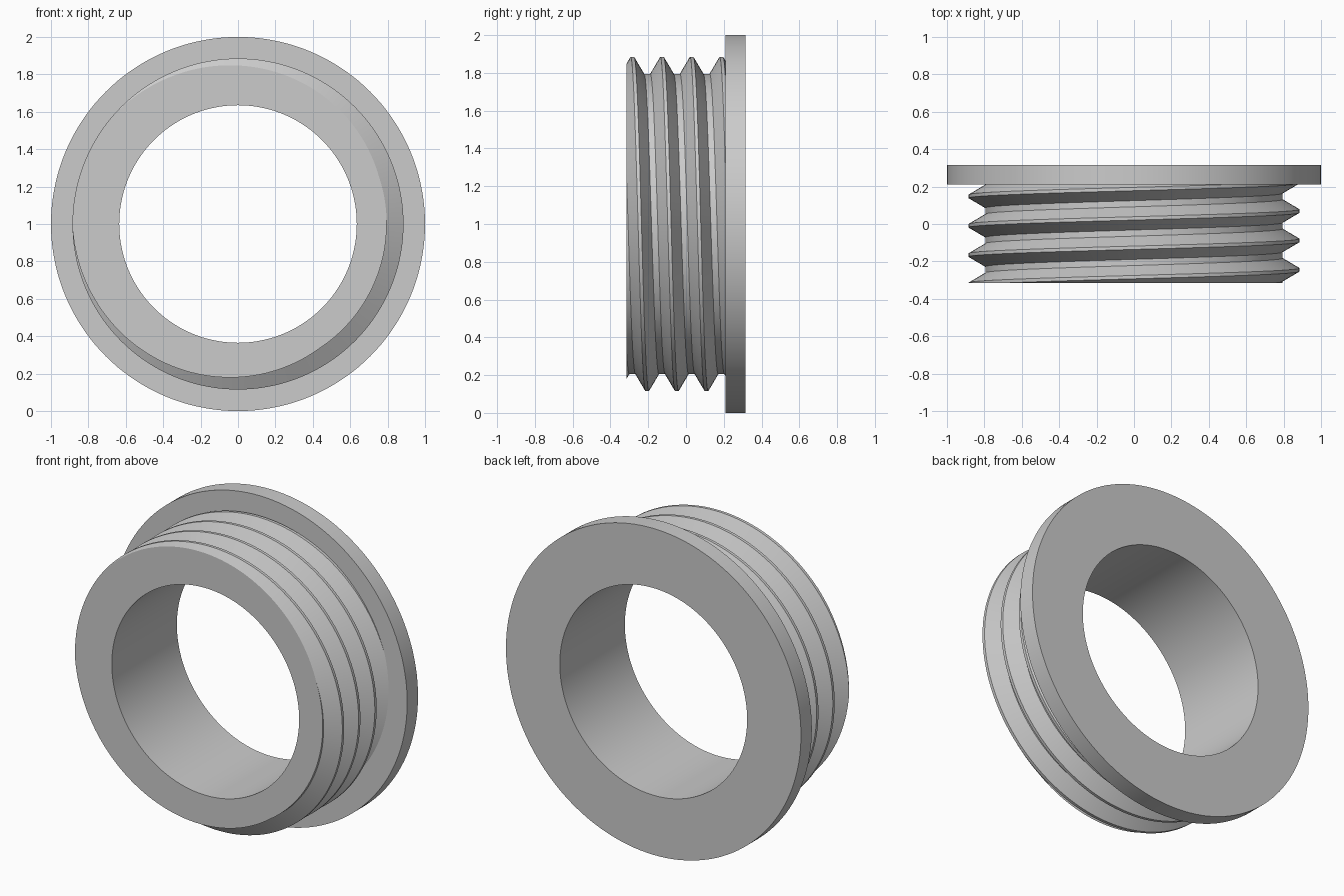
import bpy, bmesh
from math import sin, cos, tau, radians, hypot

if "Cube" in bpy.data.objects:
    bpy.data.objects.remove(bpy.data.objects["Cube"])

STEPS = 144
FRONT, FLANGE, BACK = -0.315, 0.21, 0.315
BORE, ROOT, CREST, RIM = 0.635, 0.795, 0.885, 1.0
PITCH = 0.157

grey = bpy.data.materials.new("light grey")
grey.use_nodes = True
grey.diffuse_color = (0.6, 0.6, 0.6, 1)
grey.node_tree.nodes["Principled BSDF"].inputs["Base Color"].default_value = (0.6, 0.6, 0.6, 1)


def polar(r, y, i):
    a = tau * i / STEPS
    return (r * sin(a), y, 1 + r * cos(a))


def finish(bm, name):
    bmesh.ops.recalc_face_normals(bm, faces=bm.faces)
    mesh = bpy.data.meshes.new(name)
    bm.to_mesh(mesh)
    bm.free()
    mesh.materials.append(grey)
    obj = bpy.data.objects.new(name, mesh)
    bpy.context.collection.objects.link(obj)
    bpy.ops.object.select_all(action="DESELECT")
    obj.select_set(True)
    bpy.context.view_layer.objects.active = obj
    bpy.ops.object.shade_smooth_by_angle(angle=radians(25))


# Flange and bore, lathed as one profile around the y axis
profile = [(0.75, FLANGE), (RIM, FLANGE), (RIM, BACK), (BORE, BACK), (BORE, FRONT)]
bm = bmesh.new()
rings = [[bm.verts.new(polar(r, y, i)) for i in range(STEPS)] for r, y in profile]
for a, b in zip(rings, rings[1:]):
    for i in range(STEPS):
        j = (i + 1) % STEPS
        bm.faces.new((a[i], a[j], b[j], b[i]))
finish(bm, "flange_and_bore")

# Helical thread, swept past both ends and then trimmed flat
tooth = [(CREST, -0.009), (CREST, 0.009), (ROOT, 0.062), (ROOT, PITCH - 0.062), (CREST, PITCH - 0.009)]
bm = bmesh.new()
start = 0.03 - 4 * PITCH
rows = [[bm.verts.new(polar(r, start + y + PITCH * i / STEPS, i)) for r, y in tooth]
        for i in range(7 * STEPS + 1)]
for a, b in zip(rows, rows[1:]):
    for k in range(len(tooth) - 1):
        bm.faces.new((a[k], a[k + 1], b[k + 1], b[k]))
bmesh.ops.remove_doubles(bm, verts=bm.verts, dist=0.0001)
for y, side in ((FRONT, -1), (FLANGE + 0.02, 1)):
    bmesh.ops.bisect_plane(bm, geom=bm.verts[:] + bm.edges[:] + bm.faces[:], dist=0.00001,
                           plane_co=(0, y, 0), plane_no=(0, side, 0), clear_outer=True)

# Front face, drawn inward from the trimmed thread to the bore
border = [e for e in bm.edges if e.is_boundary and all(abs(v.co.y - FRONT) < 0.0005 for v in e.verts)]
new = bmesh.ops.extrude_edge_only(bm, edges=border)["geom"]
for v in (g for g in new if isinstance(g, bmesh.types.BMVert)):
    scale = BORE / hypot(v.co.x, v.co.z - 1)
    v.co = (v.co.x * scale, FRONT, 1 + (v.co.z - 1) * scale)
bmesh.ops.dissolve_degenerate(bm, edges=bm.edges, dist=0.00001)
finish(bm, "threaded_sleeve")
